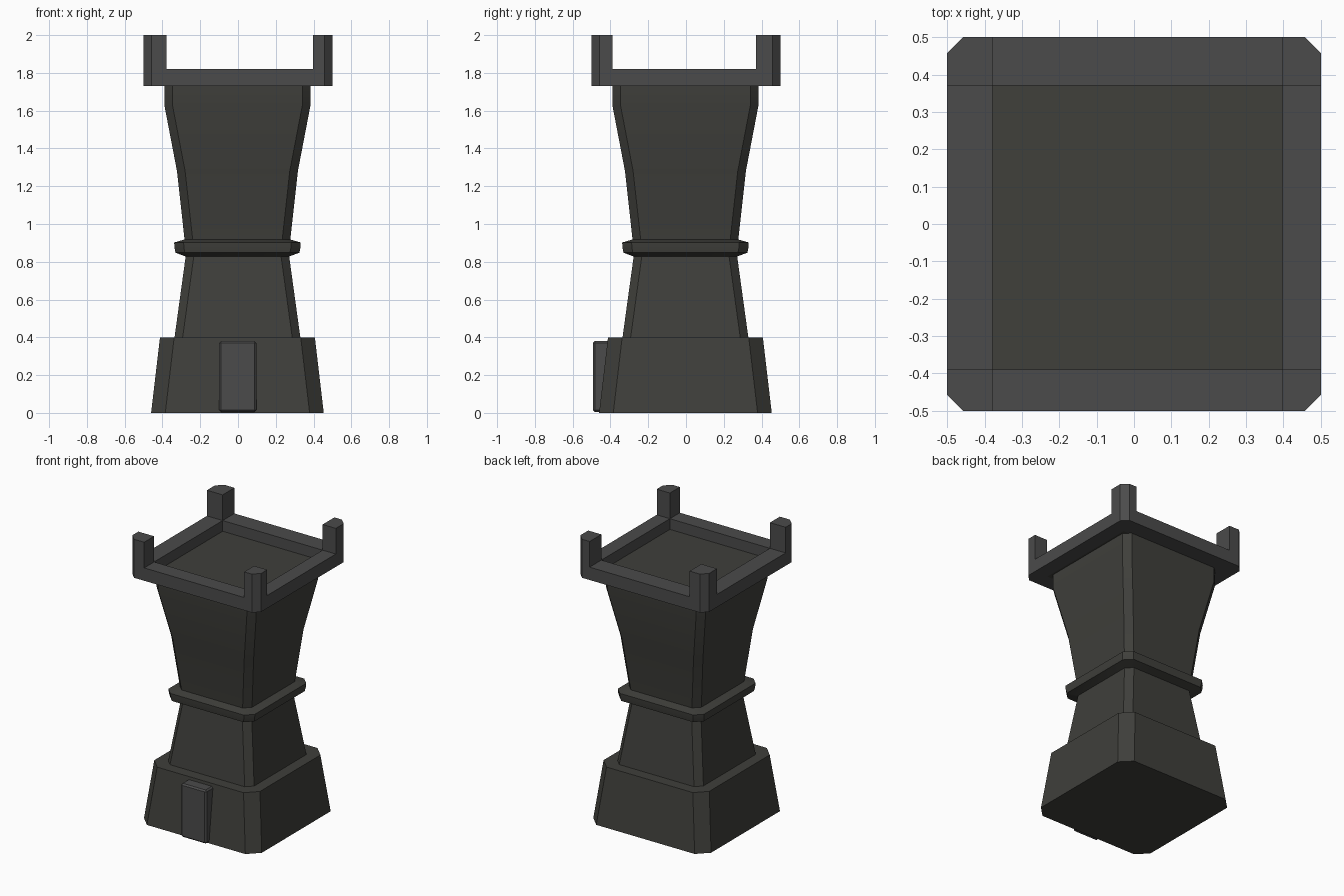
import bpy, bmesh, math

if "Cube" in bpy.data.objects:
    bpy.data.objects.remove(bpy.data.objects["Cube"])


def material(name, color):
    m = bpy.data.materials.new(name)
    m.diffuse_color = (*color, 1)
    m.use_nodes = True
    m.node_tree.nodes["Principled BSDF"].inputs["Base Color"].default_value = m.diffuse_color
    return m


DARK = material("dark_stone", (0.05, 0.05, 0.044))
LIGHT = material("light_stone", (0.07, 0.07, 0.07))


def finish(name, bm, mat, smooth=False):
    bmesh.ops.recalc_face_normals(bm, faces=bm.faces)
    me = bpy.data.meshes.new(name)
    bm.to_mesh(me)
    bm.free()
    me.materials.append(mat)
    ob = bpy.data.objects.new(name, me)
    bpy.context.collection.objects.link(ob)
    if smooth:
        bpy.ops.object.select_all(action='DESELECT')
        ob.select_set(True)
        bpy.context.view_layer.objects.active = ob
        bpy.ops.object.shade_smooth_by_angle(angle=math.radians(40))
    return ob


def chamfered_square(h, c):
    k = h - c
    return [(h, -k), (h, k), (k, h), (-k, h), (-h, k), (-h, -k), (-k, -h), (k, -h)]


def tower(name, profile, mat, smooth=False):
    """Loft chamfered squares given as (z, half width, chamfer)."""
    bm = bmesh.new()
    rings = [[bm.verts.new((x - 0.003, y - 0.003, z)) for x, y in chamfered_square(h, c)]
             for z, h, c in profile]
    for a, b in zip(rings, rings[1:]):
        for i in range(8):
            j = (i + 1) % 8
            bm.faces.new((a[i], a[j], b[j], b[i]))
    bm.faces.new(rings[0])
    bm.faces.new(rings[-1])
    return finish(name, bm, mat, smooth)


def box(name, lo, hi, mat, bevel=0):
    bm = bmesh.new()
    bmesh.ops.create_cube(bm, size=1)
    for v in bm.verts:
        v.co = [(a + b) / 2 + c * (b - a) for a, b, c in zip(lo, hi, v.co)]
    if bevel:
        bmesh.ops.bevel(bm, geom=bm.edges[:], offset=bevel, segments=1, affect='EDGES')
    return finish(name, bm, mat)


# Flared plinth and waisted shaft with its moulded band
tower("base", [(0, 0.457, 0.075), (0.4, 0.41, 0.075)], DARK)
tower("shaft", [(0.4, 0.333, 0.043), (0.828, 0.274, 0.043),
                (0.848, 0.328, 0.05), (0.873, 0.333, 0.05), (0.902, 0.335, 0.05),
                (0.918, 0.28, 0.043), (1.28, 0.32, 0.043),
                (1.63, 0.387, 0.043), (1.735, 0.387, 0.043)], DARK, True)

# Door slab on the front
box("door", (-0.1, -0.493, 0.005), (0.097, -0.36, 0.38), LIGHT, 0.01)

# Sunken platform floor
X0, X1, Y0, Y1 = -0.378, 0.398, -0.39, 0.37
box("platform_floor", (X0, Y0, 1.73), (X1, Y1, 1.745), DARK)

# Battlement: rim plan extruded, then its corners raised into posts
bm = bmesh.new()
k = 0.457
corners = [
    [(X1, Y0), (X1, -.5), (k, -.5), (.5, -k), (.5, Y0)],
    [(X1, Y1), (.5, Y1), (.5, k), (k, .5), (X1, .5)],
    [(X0, Y1), (X0, .5), (-k, .5), (-.5, k), (-.5, Y1)],
    [(X0, Y0), (-.5, Y0), (-.5, -k), (-k, -.5), (X0, -.5)]]
sides = []
for i in range(4):
    a, b = corners[i], corners[(i + 1) % 4]
    sides.append([a[0], a[-1], b[1], b[0]])
verts = {}
for poly in corners + sides:
    for p in poly:
        if p not in verts:
            verts[p] = bm.verts.new((*p, 1.73))
    bm.faces.new([verts[p] for p in poly])


def raise_faces(faces, dz):
    new = bmesh.ops.extrude_face_region(bm, geom=faces)["geom"]
    for v in new:
        if isinstance(v, bmesh.types.BMVert):
            v.co.z += dz
    return [f for f in new if isinstance(f, bmesh.types.BMFace)]


top = raise_faces(bm.faces[:], 0.09)
for f in [f for f in top if len(f.verts) == 5]:
    before = raise_faces([f], 0.18)
    if f.is_valid:
        bm.faces.remove(f)
finish("battlement", bm, LIGHT)
